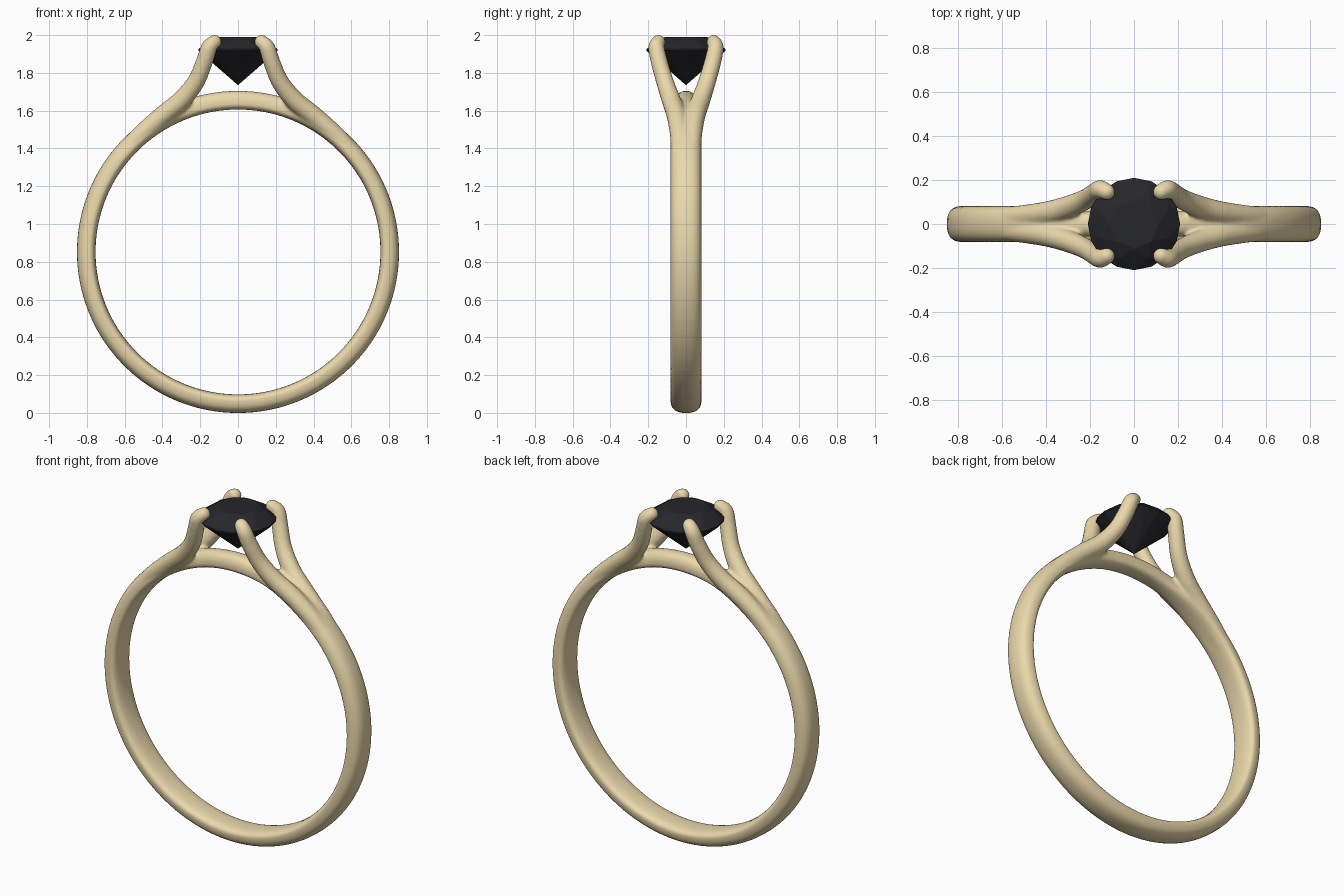
import bpy, bmesh, math
from mathutils import Vector

if "Cube" in bpy.data.objects:
    bpy.data.objects.remove(bpy.data.objects["Cube"])


def material(name, color):
    m = bpy.data.materials.new(name)
    m.diffuse_color = color
    m.use_nodes = True
    m.node_tree.nodes["Principled BSDF"].inputs["Base Color"].default_value = m.diffuse_color
    return m


def make_object(name, bm, mat):
    bmesh.ops.recalc_face_normals(bm, faces=bm.faces)
    me = bpy.data.meshes.new(name)
    bm.to_mesh(me)
    bm.free()
    ob = bpy.data.objects.new(name, me)
    bpy.context.collection.objects.link(ob)
    me.materials.append(mat)
    return ob


def skin(bm, rings, closed):
    """Join successive rings of points with quads."""
    vs = [[bm.verts.new(p) for p in ring] for ring in rings]
    n = len(vs[0])
    for i in range(len(vs) if closed else len(vs) - 1):
        a, b = vs[i], vs[(i + 1) % len(vs)]
        for j in range(n):
            k = (j + 1) % n
            bm.faces.new((a[j], a[k], b[k], b[j]))
    if not closed:
        bm.faces.new(vs[0])
        bm.faces.new(vs[-1])


def spline(pts, steps=6):
    """Catmull-Rom through 4D points (x, y, z, radius)."""
    p = [Vector(q) for q in pts]
    p = [2 * p[0] - p[1]] + p + [2 * p[-1] - p[-2]]
    out = []
    for i in range(1, len(p) - 2):
        a, b, c, d = p[i - 1:i + 3]
        for s in range(steps):
            t = s / steps
            out.append(0.5 * (2 * b + (c - a) * t + (2 * a - 5 * b + 4 * c - d) * t * t
                              + (3 * b - a - 3 * c + d) * t ** 3))
    return out + [p[-2]]


def spow(v, e):
    return math.copysign(abs(v) ** e, v)


gold = material("gold", (0.83, 0.69, 0.41, 1))
black = material("black_stone", (0.02, 0.02, 0.024, 1))

# Band: rounded D section swept round, narrowing under the stone
bm = bmesh.new()
CZ, rings = 0.852, []
for i in range(128):
    a = 2 * math.pi * i / 128
    off = min(a, 2 * math.pi - a)
    t = min(max((off - 0.2) / 0.45, 0), 1)
    w = 0.056 + 0.026 * t * t * (3 - 2 * t)
    ring = []
    for j in range(24):
        b = 2 * math.pi * j / 24
        s = math.sin(b)
        r = 0.785 + (0.068 if s > 0 else 0.031) * spow(s, 0.8)
        ring.append((r * math.sin(a), w * spow(math.cos(b), 0.8), CZ + r * math.cos(a)))
    rings.append(ring)
skin(bm, rings, True)

# Four prongs growing out of the shoulders, mirrored in x and y
path = [(0.62, 0.030, 1.36, 0.046), (0.52, 0.035, 1.467, 0.050), (0.40, 0.051, 1.573, 0.052),
        (0.30, 0.078, 1.655, 0.051), (0.222, 0.112, 1.755, 0.047), (0.178, 0.142, 1.86, 0.045),
        (0.153, 0.157, 1.935, 0.043), (0.124, 0.146, 1.964, 0.038)]
pts = spline(path)
for sx in (1, -1):
    for sy in (1, -1):
        rings = []
        for i, q in enumerate(pts):
            d = (pts[min(i + 1, len(pts) - 1)] - pts[max(i - 1, 0)]).to_3d().normalized()
            u = d.cross(Vector((0, 1, 0))).normalized()
            v = d.cross(u)
            rings.append([])
            for j in range(16):
                b = 2 * math.pi * j / 16
                p = q.to_3d() + q.w * (math.cos(b) * u + math.sin(b) * v)
                rings[-1].append((p.x * sx, p.y * sy, p.z))
        skin(bm, rings, False)
        tip = bmesh.ops.create_uvsphere(bm, u_segments=16, v_segments=10, radius=path[-1][3])
        x, y, z, _ = path[-1]
        bmesh.ops.translate(bm, verts=tip["verts"], vec=(x * sx, y * sy, z))

# Fuse band and prongs into one cast piece with soft joins
ring_ob = make_object("ring_band_and_prongs", bm, gold)
rm = ring_ob.modifiers.new("fuse", 'REMESH')
rm.mode = 'VOXEL'
rm.voxel_size = 0.009
rm.use_smooth_shade = True
sm = ring_ob.modifiers.new("soften", 'SMOOTH')
sm.factor = 0.5
sm.iterations = 6

# Brilliant cut stone: octagonal table, 16-sided girdle, pointed base
bm = bmesh.new()


def circle(n, r, z, turn=0.0):
    return [bm.verts.new((r * math.cos(2 * math.pi * (k + turn) / n),
                          r * math.sin(2 * math.pi * (k + turn) / n), z)) for k in range(n)]


table = circle(8, 0.112, 1.99)
crown = circle(8, 0.168, 1.962, 0.5)
upper = circle(16, 0.21, 1.926)
lower = circle(16, 0.21, 1.918)
culet = bm.verts.new((0, 0, 1.735))
bm.faces.new(table)
for k in range(8):
    n = (k + 1) % 8
    bm.faces.new((table[k], crown[k], table[n]))
    bm.faces.new((table[n], crown[k], upper[2 * n], crown[n]))
    bm.faces.new((crown[k], upper[2 * k], upper[2 * k + 1]))
    bm.faces.new((crown[k], upper[2 * k + 1], upper[2 * n]))
for k in range(16):
    n = (k + 1) % 16
    bm.faces.new((upper[k], lower[k], lower[n], upper[n]))
    bm.faces.new((lower[k], culet, lower[n]))
make_object("stone", bm, black)
